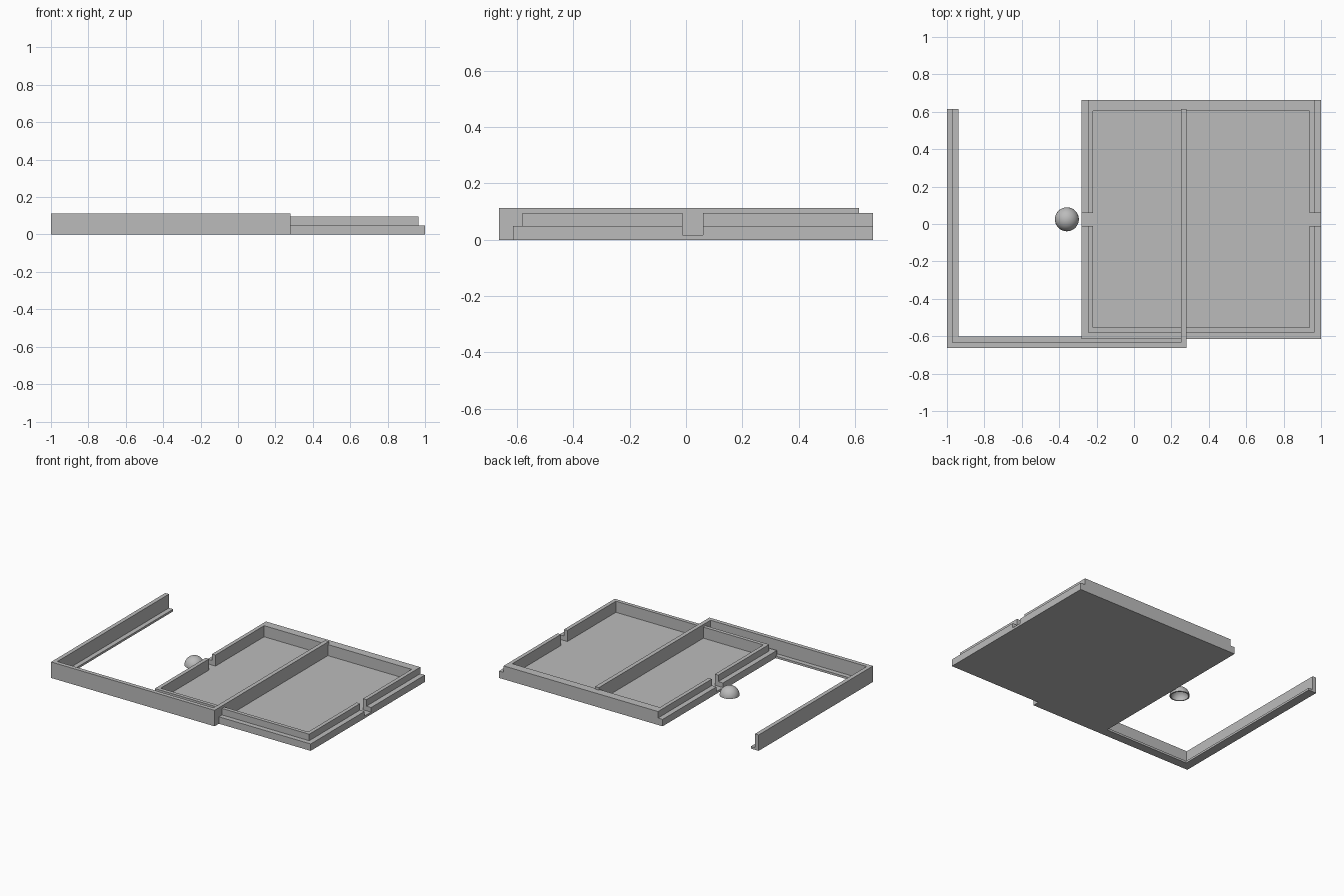
import bpy, bmesh

if "Cube" in bpy.data.objects:
    bpy.data.objects.remove(bpy.data.objects["Cube"])

grey = bpy.data.materials.new("plain grey")
grey.diffuse_color = (0.5, 0.5, 0.5, 1)
grey.use_nodes = True
grey.node_tree.nodes["Principled BSDF"].inputs["Base Color"].default_value = grey.diffuse_color


def block(name, lo, hi):
    """Box spanning two opposite corners."""
    bm = bmesh.new()
    bmesh.ops.create_cube(bm, size=1)
    for v in bm.verts:
        v.co = [(a + b) / 2 + c * (b - a) for a, b, c in zip(lo, hi, v.co)]
    me = bpy.data.meshes.new(name)
    bm.to_mesh(me)
    bm.free()
    ob = bpy.data.objects.new(name, me)
    bpy.context.collection.objects.link(ob)
    me.materials.append(grey)
    return ob


def carve(ob, cuts):
    """Subtract boxes one after another, then bake the result."""
    cutters = []
    for lo, hi in cuts:
        c = block("cutter", lo, hi)
        c.hide_render = True
        m = ob.modifiers.new("cut", 'BOOLEAN')
        m.operation, m.solver, m.object = 'DIFFERENCE', 'EXACT', c
        cutters.append(c)
    dg = bpy.context.evaluated_depsgraph_get()
    dg.update()
    baked = bpy.data.meshes.new_from_object(ob.evaluated_get(dg))
    ob.modifiers.clear()
    ob.data = baked
    baked.materials.clear()
    baked.materials.append(grey)
    for p in baked.polygons:
        p.material_index = 0
    for c in cutters:
        bpy.data.objects.remove(c)


# Tray: stepped rim on three sides, flush back wall, finger notches in both sides
X0, X1, Y0, Y1 = -0.281, 1.0, -0.615, 0.663
STEP, TOP, FLOOR = 0.049, 0.095, 0.0165
tray = block("tray", (X0, Y0, 0), (X1, Y1, TOP))
carve(tray, [
    ((X0 - .1, Y0 - .1, STEP), (X0 + .036, Y1 + .1, 1)),        # left ledge
    ((X1 - .036, Y0 - .1, STEP), (X1 + .1, Y1 + .1, 1)),        # right ledge
    ((X0 - .1, Y0 - .1, STEP), (X1 + .1, Y0 + .035, 1)),        # front ledge
    ((X0 + .063, Y0 + .061, FLOOR), (X1 - .063, Y1 - .059, 1)),  # cavity
    ((X0 - .1, -.012, FLOOR), (X1 + .1, .06, 1)),               # side notches
])

# Sliding frame: three walls with a thin inner lip, open at the back
LX0, LX1, LY0, LY1 = -1.0, 0.281, -0.663, 0.615
W, LIP = 0.029, 0.062
frame = block("sliding_frame", (LX0, LY0, 0), (LX1, LY1, 0.113))
carve(frame, [
    ((LX0 + W, LY0 + W, .015), (LX1 - W, LY1 + .1, 1)),
    ((LX0 + LIP, LY0 + LIP, -.1), (LX1 - LIP, LY1 + .1, 1)),
])

# Small hollow dome beside the tray
bm = bmesh.new()
bmesh.ops.create_uvsphere(bm, u_segments=48, v_segments=24, radius=0.064)
bmesh.ops.delete(bm, geom=[v for v in bm.verts if v.co.z < -1e-4], context='VERTS')
for f in bm.faces:
    f.smooth = True
me = bpy.data.meshes.new("dome")
bm.to_mesh(me)
bm.free()
me.materials.append(grey)
dome = bpy.data.objects.new("dome", me)
bpy.context.collection.objects.link(dome)
dome.location = (-0.359, 0.025, 0)
shell = dome.modifiers.new("shell", 'SOLIDIFY')
shell.thickness, shell.offset = 0.008, -1
bpy.context.view_layer.objects.active = dome
dome.select_set(True)
bpy.ops.object.modifier_apply(modifier="shell")
bpy.ops.object.shade_smooth_by_angle()
